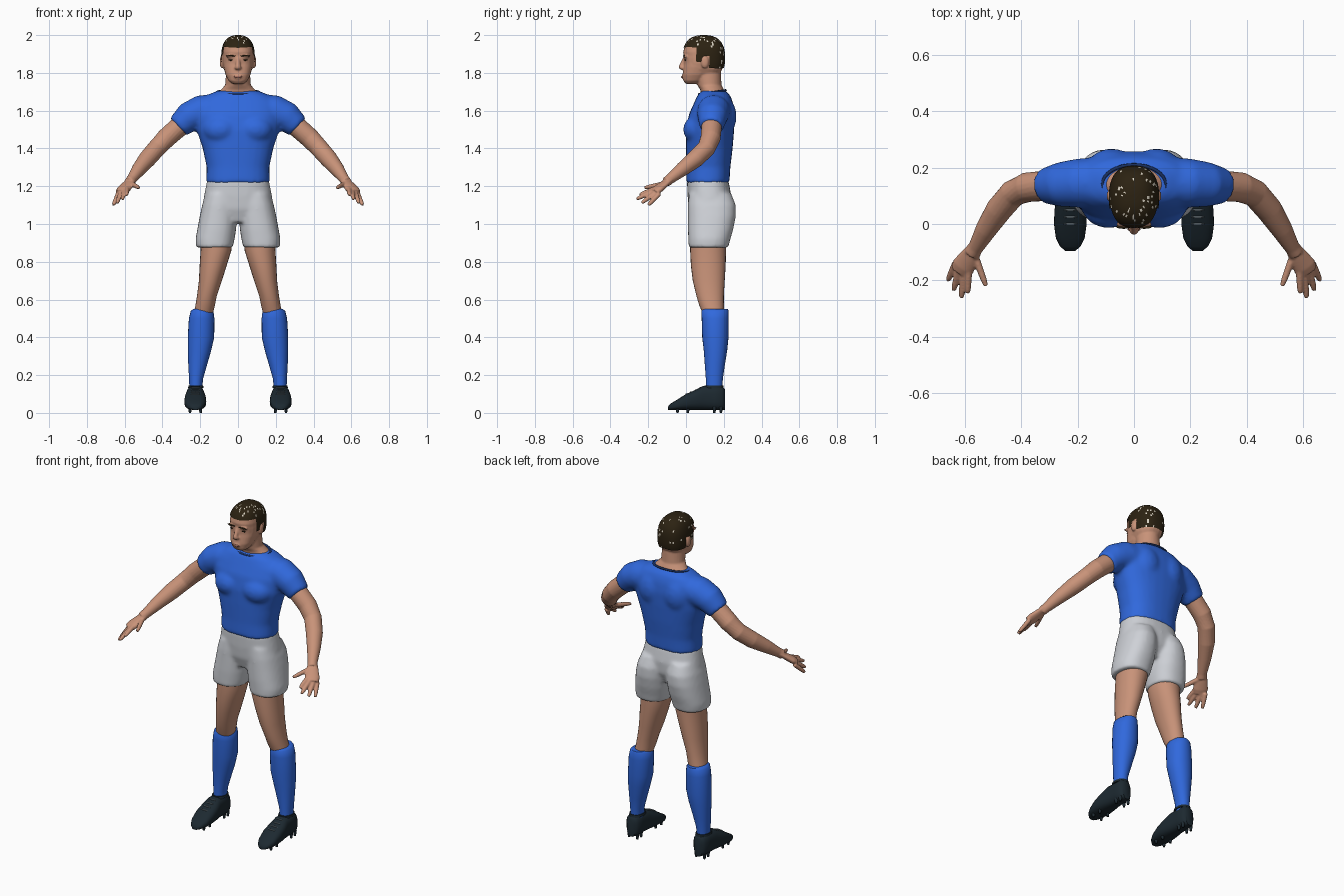
import bpy, bmesh, math, random
from mathutils import Vector

random.seed(4)
default_cube = bpy.data.objects.get("Cube")
if default_cube:
    bpy.data.objects.remove(default_cube)

AXIS_X, AXIS_Y, AXIS_Z = Vector((1, 0, 0)), Vector((0, 1, 0)), Vector((0, 0, 1))


def material(name, red, green, blue):
    mat = bpy.data.materials.new(name)
    mat.use_nodes = True
    mat.diffuse_color = (red, green, blue, 1)
    shader = mat.node_tree.nodes["Principled BSDF"]
    shader.inputs["Base Color"].default_value = (red, green, blue, 1)
    shader.inputs["Roughness"].default_value = 0.7
    return mat


skin = material("skin", 0.58, 0.29, 0.19)
lip = material("lip", 0.36, 0.15, 0.11)
blue = material("royal blue cloth", 0.03, 0.14, 0.72)
navy = material("navy trim", 0.01, 0.03, 0.12)
white = material("off white cloth", 0.62, 0.64, 0.68)
hair_brown = material("dark brown hair", 0.025, 0.016, 0.006)
fleck = material("pale fleck", 0.7, 0.65, 0.55)
leather = material("black leather", 0.012, 0.022, 0.03)
lace_grey = material("lace grey", 0.12, 0.15, 0.17)


def loft(bm, sections, power=2.0, sides=28):
    """Skin a closed body over sections given as (centre, half axis, half axis)."""
    rings = []
    for centre, u, v in sections:
        ring = []
        for i in range(sides):
            angle = math.tau * i / sides
            c, s = math.cos(angle), math.sin(angle)
            c = math.copysign(abs(c) ** (2 / power), c)
            s = math.copysign(abs(s) ** (2 / power), s)
            ring.append(bm.verts.new(centre + u * c + v * s))
        rings.append(ring)
    for low, high in zip(rings, rings[1:]):
        for i in range(sides):
            j = (i + 1) % sides
            bm.faces.new((low[i], low[j], high[j], high[i]))
    bm.faces.new(rings[0])
    bm.faces.new(rings[-1])


def slab(bm, rows, side=1, power=2.3):
    """Upright body from rows of (z, x from, x to, y from, y to)."""
    loft(bm, [(Vector((side * (a + b) / 2, (c + d) / 2, z)),
               AXIS_X * (b - a) / 2, AXIS_Y * (d - c) / 2)
              for z, a, b, c, d in rows], power)


def centred(bm, rows, power=2.4):
    """Upright body on the middle line from rows of (z, half width, y from, y to)."""
    slab(bm, [(z, -w, w, c, d) for z, w, c, d in rows], 1, power)


def tube(bm, path, side=1, flatness=1.0, sides=20):
    """Round body along a path of (x, y, z, radius)."""
    points = [Vector((side * x, y, z)) for x, y, z, r in path]
    sections = []
    for i, point in enumerate(points):
        along = points[min(i + 1, len(points) - 1)] - points[max(i - 1, 0)]
        u = along.cross(AXIS_Z).normalized()
        v = u.cross(along).normalized()
        radius = path[i][-1]
        sections.append((point, u * radius, v * radius * flatness))
    loft(bm, sections, 2, sides)


def blob(bm, centre, radii, side=1, power=2.0, segments=24):
    """Rounded ellipsoid; a higher power gives a boxier shape."""
    made = bmesh.ops.create_uvsphere(bm, u_segments=segments,
                                     v_segments=segments // 2, radius=1)
    for vert in made["verts"]:
        size = sum(abs(k) ** power for k in vert.co) ** (1 / power)
        x, y, z = [c + r * k / size for c, r, k in zip(centre, radii, vert.co)]
        vert.co = (side * x, y, z)


def finish(name, bm, mats, voxel=0, smoothing=0):
    """Make the object; a voxel size fuses its pieces into one skin."""
    bmesh.ops.recalc_face_normals(bm, faces=bm.faces)
    mesh = bpy.data.meshes.new(name)
    bm.to_mesh(mesh)
    bm.free()
    for mat in mats:
        mesh.materials.append(mat)
    obj = bpy.data.objects.new(name, mesh)
    bpy.context.collection.objects.link(obj)
    bpy.ops.object.select_all(action="DESELECT")
    obj.select_set(True)
    bpy.context.view_layer.objects.active = obj
    bpy.ops.object.shade_smooth_by_angle(angle=math.radians(50))
    if voxel:
        fuse = obj.modifiers.new("fuse", "REMESH")
        fuse.mode, fuse.voxel_size, fuse.use_smooth_shade = "VOXEL", voxel, True
        soften = obj.modifiers.new("soften", "SMOOTH")
        soften.factor, soften.iterations = 0.5, smoothing
    return obj


# Shirt: torso, chest, shoulder blades and sleeves fused together
bm = bmesh.new()
centred(bm, [(1.215, .168, 0, .23), (1.3, .166, .002, .235), (1.4, .187, 0, .247),
             (1.5, .22, 0, .255), (1.58, .23, .015, .258), (1.64, .22, .042, .25),
             (1.68, .17, .06, .235), (1.705, .11, .08, .21)])
for side in (1, -1):
    blob(bm, (.09, .06, 1.5), (.095, .075, .075), side)
    blob(bm, (.08, .19, 1.57), (.09, .078, .11), side)
    tube(bm, [(.1, .15, 1.6, .09), (.2, .145, 1.595, .087),
              (.26, .14, 1.567, .08), (.318, .135, 1.513, .063)], side)
finish("shirt", bm, [blue], .011, 8)

# Collar: slim band rising towards the nape
bm = bmesh.new()
turns = [math.tau * i / 32 for i in range(33)]
tube(bm, [(.112 * math.cos(a), .14 + .07 * math.sin(a), 1.698 + .01 * math.sin(a), .006)
          for a in turns], sides=8)
finish("collar", bm, [navy])

# Shorts: pelvis and two wide legs
bm = bmesh.new()
centred(bm, [(1.235, .163, .005, .224), (1.15, .18, .008, .24),
             (1.08, .19, .015, .235), (1.01, .15, .04, .2)])
for side in (1, -1):
    slab(bm, [(1.16, .01, .17, .015, .24), (1.1, .006, .19, .01, .264),
              (1.04, .005, .203, .01, .264), (.97, .01, .216, .01, .25),
              (.92, .018, .225, .012, .235), (.875, .028, .222, .014, .224)], side)
finish("shorts", bm, [white], .01, 7)

# Head: skull, face, neck, nose, brow and ears
bm = bmesh.new()
blob(bm, (0, .095, 1.88), (.083, .107, .112), power=2.5)
centred(bm, [(1.742, .03, 0, .06), (1.758, .05, -.014, .09), (1.79, .066, -.018, .12),
             (1.83, .076, -.013, .15), (1.87, .08, -.007, .17),
             (1.91, .081, -.015, .18), (1.945, .075, -.006, .17)])
centred(bm, [(1.66, .13, .09, .22), (1.69, .115, .08, .212), (1.712, .09, .075, .2),
             (1.735, .068, .06, .188), (1.82, .062, .04, .184)], 2)
tube(bm, [(0, -.002, 1.885, .01), (0, -.018, 1.85, .012), (0, -.026, 1.83, .014)])
blob(bm, (0, -.018, 1.828), (.019, .02, .012))
blob(bm, (0, -.012, 1.78), (.026, .012, .014))
for side in (1, -1):
    blob(bm, (.035, -.002, 1.887), (.03, .013, .009), side)
    blob(bm, (.086, .1, 1.858), (.011, .021, .034), side)
finish("head", bm, [skin], .005, 4)

# Face details
bm = bmesh.new()
blob(bm, (0, -.02, 1.779), (.024, .006, .006))
finish("lips", bm, [lip])
for side, label in ((1, "left"), (-1, "right")):
    bm = bmesh.new()
    blob(bm, (.037, -.01, 1.89), (.026, .007, .004), side)
    finish(label + "_eyebrow", bm, [hair_brown])
    bm = bmesh.new()
    blob(bm, (.036, -.003, 1.868), (.015, .005, .004), side)
    finish(label + "_eye", bm, [hair_brown])


# Hair: close cap trimmed along the hairline, with scattered flecks
def hairline(y):
    if y < .055:
        return 1.938
    return 1.855 if y < .1 else 1.89 if y < .12 else 1.825


bm = bmesh.new()
blob(bm, (0, .094, 1.88), (.089, .113, .12), power=2.5, segments=72)
bare = [f for f in bm.faces
        if f.calc_center_median().z < hairline(f.calc_center_median().y)]
bmesh.ops.delete(bm, geom=bare, context="FACES")
for face in bm.faces:
    if random.random() < .05 and face.calc_area() > .00003:
        face.material_index = 1
finish("hair", bm, [hair_brown, fleck])

for side, label in ((1, "left"), (-1, "right")):
    # Arm, palm, four fingers and thumb
    bm = bmesh.new()
    tube(bm, [(.26, .137, 1.55, .052), (.32, .135, 1.508, .054), (.38, .13, 1.455, .053),
              (.43, .108, 1.402, .049), (.48, .05, 1.345, .047), (.525, -.02, 1.29, .038),
              (.562, -.085, 1.238, .027), (.575, -.105, 1.222, .027)], side)
    tube(bm, [(.56, -.08, 1.24, .026), (.585, -.12, 1.208, .036),
              (.605, -.15, 1.184, .042), (.618, -.17, 1.168, .036)], side, .5)
    fingers = [((.587, -.17, 1.185), (.59, -.245, 1.155)),
               ((.603, -.165, 1.177), (.612, -.262, 1.132)),
               ((.619, -.155, 1.169), (.64, -.235, 1.112)),
               ((.633, -.14, 1.162), (.66, -.2, 1.1)),
               ((.565, -.11, 1.215), (.525, -.22, 1.192))]
    for root, tip in fingers:
        start, end = Vector(root), Vector(tip)
        joints = [(0, .013), (.4, .0125), (.8, .011), (1, .008)]
        tube(bm, [(*start.lerp(end, t), r) for t, r in joints], side)
    finish(label + "_arm", bm, [skin], .005, 2)

    # Leg
    bm = bmesh.new()
    slab(bm, [(.96, .03, .2, .022, .215), (.86, .035, .198, .022, .212),
              (.78, .06, .203, .026, .21), (.7, .085, .207, .036, .205),
              (.62, .112, .217, .055, .2), (.57, .122, .225, .07, .2),
              (.5, .14, .24, .1, .2)], side, 2.1)
    finish(label + "_leg", bm, [skin])

    # Sock with a slightly flared cuff
    bm = bmesh.new()
    slab(bm, [(.55, .14, .237, .088, .222), (.54, .13, .25, .082, .226),
              (.5, .125, .26, .083, .226), (.4, .126, .266, .086, .225),
              (.33, .142, .266, .094, .218), (.25, .165, .263, .1, .205),
              (.18, .185, .259, .105, .195), (.12, .19, .257, .105, .192)], side, 2.1)
    finish(label + "_sock", bm, [blue])

    # Boot lofted from toe to heel: y, half width, height
    bm = bmesh.new()
    base = .016
    profile = [(-.095, .018, .034), (-.08, .036, .05), (-.05, .051, .068),
               (0, .058, .1), (.05, .056, .122), (.09, .049, .143),
               (.15, .044, .142), (.19, .042, .142), (.207, .026, .125)]
    loft(bm, [(Vector((side * .226, y, (base + top) / 2)), AXIS_X * w,
               AXIS_Z * (top - base) / 2) for y, w, top in profile], 2.7)
    for y in (-.045, .01, .15, .185):
        for offset in (-.028, .028):
            slab(bm, [(z, .226 + offset - r, .226 + offset + r, y - r, y + r)
                      for z, r in ((0, .006), (.03, .01))], side)
    finish(label + "_boot", bm, [leather])

    # Laces and ankle band
    bm = bmesh.new()
    for y, z in ((0, .099), (.025, .11), (.05, .121), (.075, .134)):
        blob(bm, (.226, y, z), (.024, .004, .004), side)
    finish(label + "_laces", bm, [lace_grey])
    bm = bmesh.new()
    slab(bm, [(.132, .182, .264, .096, .2), (.146, .185, .262, .098, .198)], side)
    finish(label + "_ankle_band", bm, [leather])
